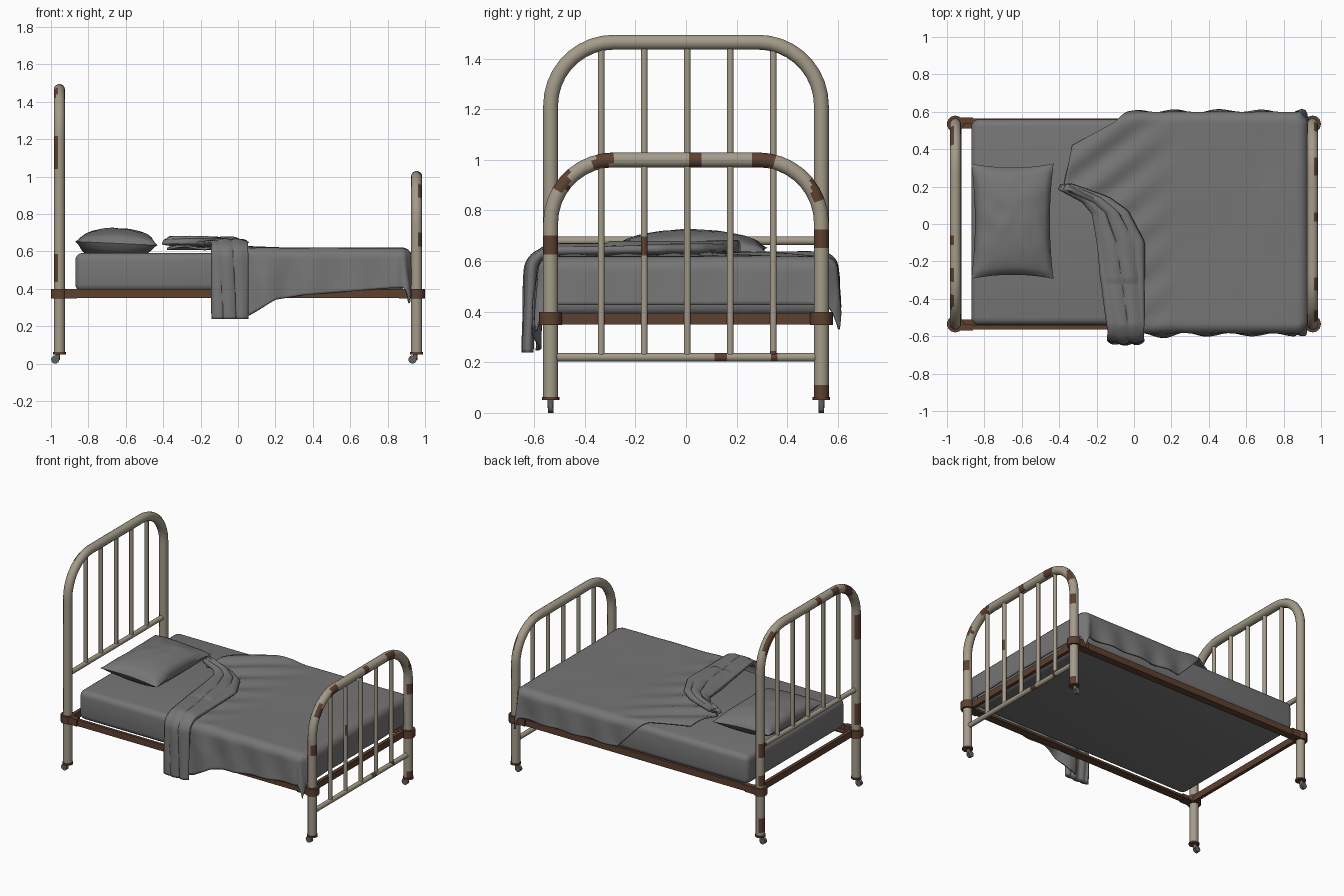
import bpy, bmesh, math
from mathutils import Vector, Matrix, noise

if "Cube" in bpy.data.objects:
    bpy.data.objects.remove(bpy.data.objects["Cube"], do_unlink=True)


def material(name, r, g, b):
    m = bpy.data.materials.new(name)
    m.use_nodes = True
    m.diffuse_color = (r, g, b, 1)
    m.node_tree.nodes["Principled BSDF"].inputs["Base Color"].default_value = (r, g, b, 1)
    return m


CREAM = material("cream paint", 0.37, 0.33, 0.25)
RUST = material("rust brown", 0.11, 0.052, 0.03)
CLOTH = material("grey cloth", 0.18, 0.18, 0.18)
METAL = material("caster metal", 0.12, 0.12, 0.12)


def finish(name, bm, *mats, smooth=True):
    mesh = bpy.data.meshes.new(name)
    bmesh.ops.recalc_face_normals(bm, faces=bm.faces)
    bm.to_mesh(mesh)
    bm.free()
    obj = bpy.data.objects.new(name, mesh)
    bpy.context.collection.objects.link(obj)
    for m in mats:
        mesh.materials.append(m)
    if smooth:
        bpy.ops.object.select_all(action='DESELECT')
        bpy.context.view_layer.objects.active = obj
        obj.select_set(True)
        bpy.ops.object.shade_smooth_by_angle(angle=math.radians(50))
    return obj


def box(name, lo, hi, mat, bevel=0, segments=4):
    bm = bmesh.new()
    bmesh.ops.create_cube(bm, size=1)
    lo, hi = Vector(lo), Vector(hi)
    for v in bm.verts:
        v.co = (lo + hi) / 2 + v.co * (hi - lo)
    if bevel:
        bmesh.ops.bevel(bm, geom=bm.edges[:], offset=bevel, segments=segments,
                        profile=0.5, affect='EDGES')
    return finish(name, bm, mat, smooth=bool(bevel))


def cylinder(name, centre, r, depth, mat, axis='Z', sides=16):
    bm = bmesh.new()
    turn = Matrix.Rotation(math.pi / 2, 4, 'X') if axis == 'Y' else Matrix()
    bmesh.ops.create_cone(bm, cap_ends=True, segments=sides, radius1=r, radius2=r,
                          depth=depth, matrix=Matrix.Translation(centre) @ turn)
    return finish(name, bm, mat)


# Rust patches: end of bed, y, z, half sizes
PATCHES = [(-1, -.535, 1.13, .04, .08), (-1, -.535, .51, .04, .07), (-1, .535, .66, .04, .06),
           (-1, .535, .45, .04, .04), (-1, .535, .13, .04, .05), (-1, .46, 1.38, .06, .07),
           (-1, -.08, 1.47, .02, .05), (-1, -.27, 1.47, .03, .05), (-1, -.41, 1.42, .04, .05),
           (1, .54, .69, .04, .03), (1, .53, .88, .04, .04), (1, -.49, .92, .03, .04),
           (1, -.54, .66, .04, .04), (1, -.33, 1.01, .035, .04), (1, .04, 1.01, .025, .04),
           (1, .31, 1.01, .04, .04), (1, -.165, .66, .02, .03), (1, .13, .22, .02, .03),
           (1, .345, .22, .015, .03), (1, .535, .08, .04, .03)]


def tube(name, x, corners, r, sides=14):
    """Sweep a circle along a path lying in the plane of one bed end."""
    path = [Vector((x, *corners[0]))]
    for c in corners[1:]:
        a, b = path[-1], Vector((x, *c))
        n = max(1, round((b - a).length / 0.025))
        path += [a.lerp(b, (i + 1) / n) for i in range(n)]
    bm, rings = bmesh.new(), []
    for i, p in enumerate(path):
        t = (path[min(i + 1, len(path) - 1)] - path[max(i - 1, 0)]).normalized()
        side = t.cross(Vector((1, 0, 0)))
        angles = [2 * math.pi * k / sides for k in range(sides)]
        rings.append([bm.verts.new(p + Vector((r * math.cos(q), 0, 0)) + side * r * math.sin(q))
                      for q in angles])
    for a, b in zip(rings, rings[1:]):
        for k in range(sides):
            bm.faces.new((a[k], a[k - 1], b[k - 1], b[k]))
    bm.faces.new(rings[0])
    bm.faces.new(rings[-1])
    bm.normal_update()
    end = 1 if x > 0 else -1
    for f in bm.faces:
        c = f.calc_center_median()
        if (c.x - x) * end > 0.002 and any(
                e == end and abs(c.y - y) < hy and abs(c.z - z) < hz for e, y, z, hy, hz in PATCHES):
            f.material_index = 1
    return finish(name, bm, CREAM, RUST)


# Head and foot ends: arched tube, low rail, five bars, casters and brackets
for label, x, top, low in (("head", -.955, 1.465, .68), ("foot", .955, 1.0, .22)):
    w, r = .535, .25
    arch = [(-w, .06)]
    for sy in (-1, 1):
        arc = [(sy * (w - r + r * math.cos(k * math.pi / 18)), top - r + r * math.sin(k * math.pi / 18))
               for k in range(10)]
        arch += arc if sy < 0 else arc[::-1]
    tube(label + "_arch", x, arch + [(w, .06)], .03)
    tube(label + "_low_rail", x, [(-w, low), (w, low)], .017, 12)
    for i in range(5):
        y = .005 + (i - 2) * .17
        tube(f"{label}_bar_{i + 1}", x, [(y, low), (y, top)], .014, 10)
    s = 1 if x > 0 else -1
    box(label + "_cross_rail", (x - .012 - s * .02, -.55, .35), (x + .012 - s * .02, .55, .395), RUST)
    for sy, side in ((-1, "front"), (1, "back")):
        tag = f"{label}_{side}"
        y = sy * w
        cylinder(tag + "_bracket", (x, y, .373), .045, .052, RUST, sides=12)
        xs = sorted((x, s * .86))
        ys = sorted((y, y + sy * .035))
        box(tag + "_bracket_arm", (xs[0], ys[0], .349), (xs[1], ys[1], .398), RUST)
        cylinder(tag + "_post_cap", (x, y, .056), .035, .012, RUST)
        cylinder(tag + "_caster_stem", (x - .008, y, .04), .012, .04, METAL, sides=10)
        cylinder(tag + "_caster_wheel", (x - .022, y, .022), .022, .022, METAL, 'Y')

# Angle iron side rails
for sy, side in ((-1, "front"), (1, "back")):
    ys = sorted((sy * .543, sy * .563))
    box(side + "_side_rail", (-.95, ys[0], .35), (.95, ys[1], .395), RUST)
    ys = sorted((sy * .51, sy * .55))
    box(side + "_rail_flange", (-.95, ys[0], .35), (.95, ys[1], .358), RUST)

# Mattress
box("mattress", (-.87, -.54, .385), (.89, .56, .592), CLOTH, bevel=.04)

# Pillow: two domed panels joined on a pinched outline
bm = bmesh.new()
for top in (True, False):
    made = bmesh.ops.create_grid(bm, x_segments=28, y_segments=28, size=1)["verts"]
    for v in made:
        u, t = v.co.x, v.co.y
        dome = max(0, (1 - u * u) * (1 - t * t)) ** .5
        crease = .008 * noise.noise(Vector((u * 3, t * 3, 1))) * dome
        height = .082 * dome ** .9 + crease if top else -.058 * min(1, dome * 1.7)
        v.co = ((-.65 + .22 * u * (1 - .09 * (1 - t * t))),
                .015 + .308 * t * (1 - .07 * (1 - u * u)), .643 + height - .01 * t * t * u)
bmesh.ops.remove_doubles(bm, verts=bm.verts[:], dist=.0004)
finish("pillow", bm, CLOTH)


def table(points, t):
    """Piecewise linear lookup."""
    for (a, p), (b, q) in zip(points, points[1:]):
        if t <= b:
            return p + (q - p) * max(0, t - a) / (b - a)
    return points[-1][1]


def drape(a, b, top, r, flare):
    """Lay a flat cloth point over the mattress edges."""
    dx = max(0, a - .875)
    dy = b - .545 if b > .545 else min(0, b + .53)
    h = math.hypot(dx, dy)
    x, y = min(a, .875), max(-.53, min(b, .545))
    if h < 1e-6:
        return Vector((x, y, top))
    turn = min(h / r, math.pi / 2)
    corner = 2 * abs(dx * dy) / (h * h)
    hang = max(0, h - r * math.pi / 2)
    out = r * math.sin(turn) + hang * (flare + .1 * corner)
    return Vector((x + out * dx / h * (1 - .3 * corner), y + out * dy / h,
                   top - r * (1 - math.cos(turn)) - hang))


def sheet(name, fn, nu, nv, thick):
    bm = bmesh.new()
    rows = [[bm.verts.new(fn(i / nu, j / nv)) for i in range(nu + 1)] for j in range(nv + 1)]
    for a, b in zip(rows, rows[1:]):
        for i in range(nu):
            bm.faces.new((a[i], a[i + 1], b[i + 1], b[i]))
    obj = finish(name, bm, CLOTH)
    mod = obj.modifiers.new("thickness", 'SOLIDIFY')
    mod.thickness, mod.offset = thick, 0
    return obj


# Blanket with a turned-back corner, hanging over three sides
EDGE = [(0, 0), (.2, 0), (.5, -.04), (.55, -.12), (.58, -.28), (.6, -.38),
        (.73, -.33), (.8, -.1), (1, .12)]
HEM = [(0, .25), (.06, .26), (.2, .345), (.35, .37), (.85, .41)]


def blanket(u, v):
    a = table(EDGE, v) * (1 - u) + 1.09 * u
    if v < .2:
        b = -.53 - (1 - v / .2) * (.645 - table(HEM, a))
    elif v > .8:
        b = .545 + (v - .8) / .2 * .225
    else:
        b = -.53 + (v - .2) / .6 * 1.075
    p = drape(a, b, .613, .05, .04)
    fall = min(1, max(0, .6 - p.z) / .15)
    wave = .009 * math.sin(a * 26 + b * 3) + .012 * noise.noise(Vector((a * 7, b * 2, 0)))
    if p.x < .87:
        p.y += fall * wave * (1 if b > 0 else -1)
    else:
        p.x += fall * .012 * noise.noise(Vector((b * 6, a * 2, 4)))
    near = max(0, 1 - max(0, a + .1) / .35)
    p.z += (1 - fall) * (.004 * noise.noise(Vector((a * 5, b * 3, 2)))
                         + near * .009 * (1 + math.sin(a * 22 - b * 30)))
    return p


sheet("blanket", blanket, 80, 100, .012)

# Gathered fold running across the blanket and hanging at the front
LEFT = [(-.97, -.13), (-.55, -.135), (-.3, -.17), (.06, -.215), (.13, -.27), (.2, -.4)]
RIGHT = [(-.97, .045), (-.55, .05), (-.1, .045), (.06, -.04), (.13, -.14), (.2, -.34)]


def fold(u, v):
    b = -.97 + 1.17 * v
    a = table(LEFT, b) * (1 - u) + table(RIGHT, b) * u
    p = drape(a, b, .636, .075, .03)
    bulge = math.sin(math.pi * u) ** .5 if 0 < u < 1 else 0
    ridge = bulge * (.007 + .012 * abs(math.sin(u * 8 + b * 2.5))
                     + .008 * noise.noise(Vector((u * 3, b * 5, 7))))
    if b < -.56:
        p.y -= ridge
    else:
        p.z += ridge * (1.4 if b > -.3 else 1)
    return p


sheet("blanket_fold", fold, 24, 80, .035)
